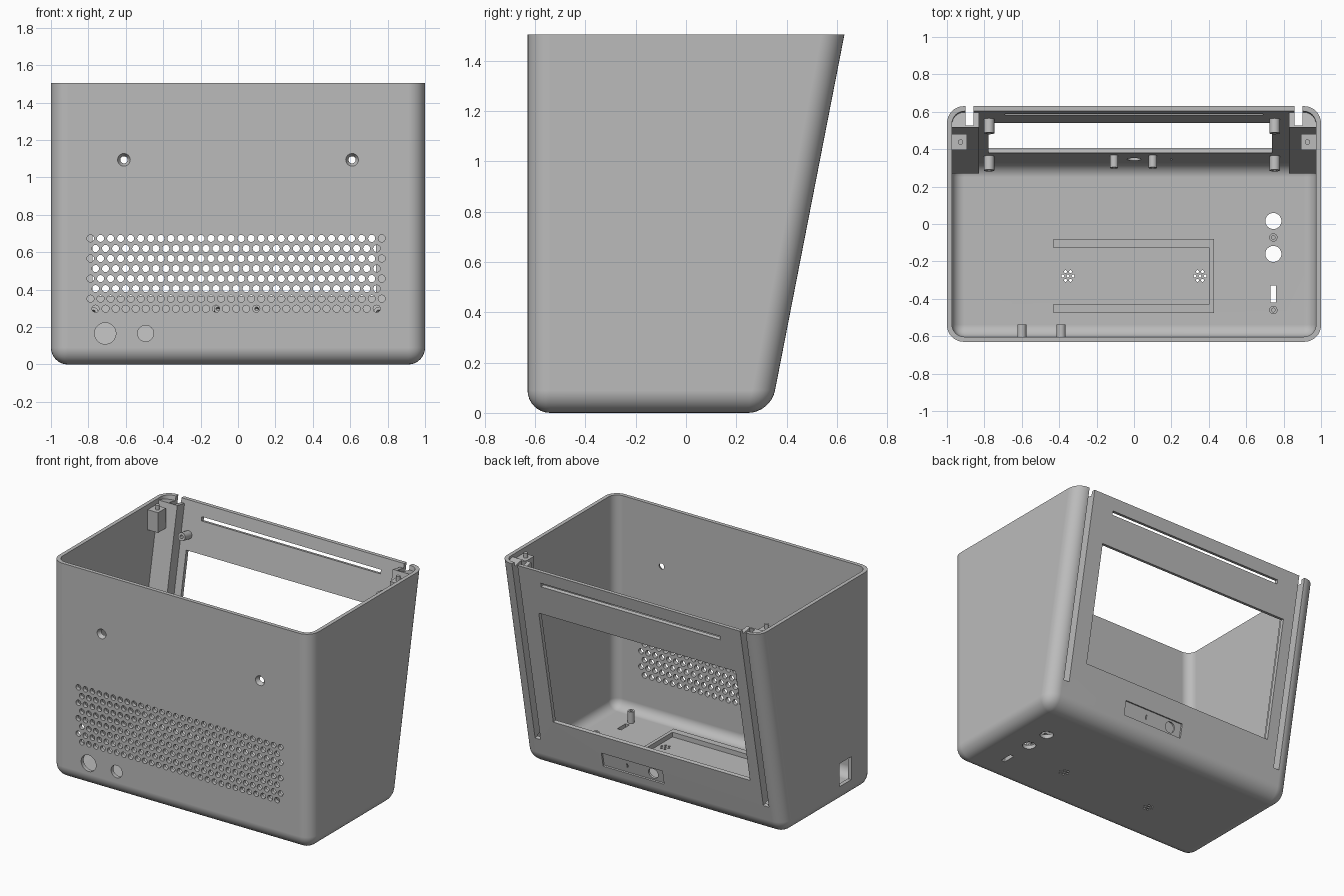
import bpy, bmesh, math
from mathutils import Matrix

if "Cube" in bpy.data.objects:
    bpy.data.objects.remove(bpy.data.objects["Cube"], do_unlink=True)

WALL, TOP, FRONT = 0.027, 1.505, -0.63
SLOPE, FOOT = 0.195, 0.3365          # back wall: y = FOOT + SLOPE * z
TILT = math.atan(SLOPE)
QUARTER = Matrix.Rotation(math.pi / 2, 4, 'X')

grey = bpy.data.materials.new("matte_grey")
grey.use_nodes = True
grey.diffuse_color = (0.5, 0.5, 0.5, 1)
grey.node_tree.nodes["Principled BSDF"].inputs["Base Color"].default_value = (0.5, 0.5, 0.5, 1)


def at(x, y, z):
    return Matrix.Translation((x, y, z))


def back(x, z, out=0.0):
    """Frame on the back wall: local y points out, local z runs up the slope."""
    return at(x, FOOT + SLOPE * z, z) @ Matrix.Rotation(-TILT, 4, 'X') @ at(0, out, 0)


def box(bm, frame, sx, sy, sz):
    bmesh.ops.create_cube(bm, size=1, matrix=frame @ Matrix.Diagonal((sx, sy, sz, 1)))


def rod(bm, frame, r1, depth, r2=None, sides=24):
    bmesh.ops.create_cone(bm, cap_ends=True, segments=sides, radius1=r1,
                          radius2=r1 if r2 is None else r2, depth=depth, matrix=frame)


def finish(name, bm):
    bmesh.ops.recalc_face_normals(bm, faces=bm.faces)
    mesh = bpy.data.meshes.new(name)
    bm.to_mesh(mesh)
    bm.free()
    obj = bpy.data.objects.new(name, mesh)
    bpy.context.scene.collection.objects.link(obj)
    mesh.materials.append(grey)
    smooth(obj)
    return obj


def smooth(obj):
    obj.data.shade_smooth()
    obj.data.set_sharp_from_angle(angle=math.radians(30))


def carve(obj, cutter):
    """Subtract the cutter, bake the result and discard the cutter."""
    mod = obj.modifiers.new("cut", 'BOOLEAN')
    mod.operation, mod.solver, mod.object = 'DIFFERENCE', 'EXACT', cutter
    baked = bpy.data.meshes.new_from_object(
        obj.evaluated_get(bpy.context.evaluated_depsgraph_get()))
    obj.modifiers.clear()
    obj.data = baked
    bpy.data.objects.remove(cutter, do_unlink=True)


def tub(name, inset, top, radius):
    """Rounded tub with a leaning back wall."""
    bm = bmesh.new()
    bmesh.ops.create_cube(bm, size=2)
    for v in bm.verts:
        z = top if v.co.z > 0 else inset
        y = FOOT + SLOPE * z - inset if v.co.y > 0 else FRONT + inset
        v.co = (v.co.x * (1 - inset), y, z)
    edges = [e for e in bm.edges if min(v.co.z for v in e.verts) < top - 0.1]
    bmesh.ops.bevel(bm, geom=edges, offset=radius, offset_type='OFFSET',
                    segments=8, profile=0.5, affect='EDGES')
    return finish(name, bm)


def post(name, frame, radius, height, bore):
    """Screw post turned from a half profile."""
    bm = bmesh.new()
    profile = [(radius, 0), (radius, height), (bore, height), (bore, height * 0.3), (0, height * 0.3)]
    verts = [bm.verts.new((r, 0, z)) for r, z in profile]
    edges = [bm.edges.new(pair) for pair in zip(verts, verts[1:])]
    bmesh.ops.spin(bm, geom=verts + edges, cent=(0, 0, 0), axis=(0, 0, 1),
                   angle=math.tau, steps=24, use_duplicate=False)
    bmesh.ops.remove_doubles(bm, verts=bm.verts, dist=0.0001)
    bmesh.ops.transform(bm, matrix=frame, verts=bm.verts)
    return finish(name, bm)


def block(name, frame, *size):
    bm = bmesh.new()
    box(bm, frame, *size)
    return finish(name, bm)


# Case shell: the cavity leaves two thick rails standing in the back corners
case = tub("case", 0, TOP, 0.09)
cavity = tub("cavity", WALL, TOP + 0.2, 0.065)
rails = bmesh.new()
for side in (-1, 1):
    box(rails, back(side * 0.98, 0.835, -0.004), 0.3, 0.208, 1.27 / math.cos(TILT))
carve(cavity, finish("rail_space", rails))
carve(case, cavity)

# Shallow switch panel in the back
carve(case, block("panel_recess", back(0.15, 0.18), 0.47, 0.024, 0.1))

cuts = bmesh.new()
# Vent grille in staggered rows
for row in range(8):
    count = 29 + row % 2
    for i in range(count):
        x = -0.01 + (i - (count - 1) / 2) * 0.0537
        rod(cuts, at(x, FRONT, 0.298 + row * 0.0537) @ QUARTER, 0.019, 0.15, sides=16)
# Front sockets and countersunk wall-mount holes
rod(cuts, at(-0.71, FRONT, 0.166) @ QUARTER, 0.057, 0.15, sides=40)
rod(cuts, at(-0.494, FRONT, 0.166) @ QUARTER, 0.043, 0.15, sides=40)
for x in (-0.61, 0.61):
    rod(cuts, at(x, FRONT + 0.01, 1.094) @ QUARTER, 0.012, 0.06, 0.045)
# Screen window, card slot, side grooves
box(cuts, back(-0.02, 0.77), 1.515, 0.2, 0.82 / math.cos(TILT))
box(cuts, back(0, 1.405), 1.38, 0.2, 0.028)
for side in (-1, 1):
    box(cuts, back(side * 0.879, 0.93), 0.043, 0.196, 1.5)
# Switch hole and indicator slit
rod(cuts, back(0, 0.18) @ QUARTER, 0.037, 0.2, sides=32)
box(cuts, back(0.2, 0.18), 0.008, 0.2, 0.03)
# Side socket
box(cuts, at(-1, -0.325, 0.2), 0.2, 0.13, 0.16)
# Floor holes and small sound holes
for y in (0.016, -0.16):
    rod(cuts, at(0.745, y, 0), 0.043, 0.2, sides=32)
box(cuts, at(0.745, -0.375, 0), 0.03, 0.09, 0.2)
for x in (-0.353, 0.353):
    rod(cuts, at(x, -0.278, 0), 0.008, 0.2, sides=10)
    for k in range(6):
        a = k * math.pi / 3
        rod(cuts, at(x + 0.027 * math.cos(a), -0.278 + 0.027 * math.sin(a), 0), 0.008, 0.2, sides=10)
carve(case, finish("cutters", cuts))
smooth(case)
weighted = case.modifiers.new("flat_walls", 'WEIGHTED_NORMAL')
weighted.keep_sharp = True

# Screen posts and switch posts on the back wall
for x in (-0.775, 0.752):
    for label, z in (("lower", 0.26), ("upper", 1.28)):
        post(f"screen_post_{label}", back(x, z, -WALL + 0.004) @ QUARTER, 0.028, 0.08, 0.012)
for x in (-0.107, 0.1):
    post("switch_post", back(x, 0.28, -WALL + 0.004) @ QUARTER, 0.022, 0.07, 0.01)

# Posts on the front wall, pointing inward
for x in (-0.6, -0.39):
    post("socket_post", at(x, FRONT + WALL - 0.004, 0.166) @ QUARTER.inverted(), 0.024, 0.07, 0.01)

# Posts on the floor
for y in (-0.072, -0.46):
    post("floor_post", at(0.745, y, WALL - 0.004), 0.022, 0.084, 0.01)

# Tray ribs on the floor
for y in (-0.104, -0.452):
    block("tray_rib", at(-0.012, y, 0.04), 0.835, 0.046, 0.04)
block("tray_stop", at(0.417, -0.278, 0.04), 0.024, 0.395, 0.04)

# Lid blocks with pegs in the back corners
for side in (-1, 1):
    block("lid_block", at(side * 0.935, 0.438, 1.4), 0.085, 0.085, 0.14)
    peg = bmesh.new()
    rod(peg, at(side * 0.927, 0.438, 1.48), 0.014, 0.045, sides=16)
    finish("lid_peg", peg)
